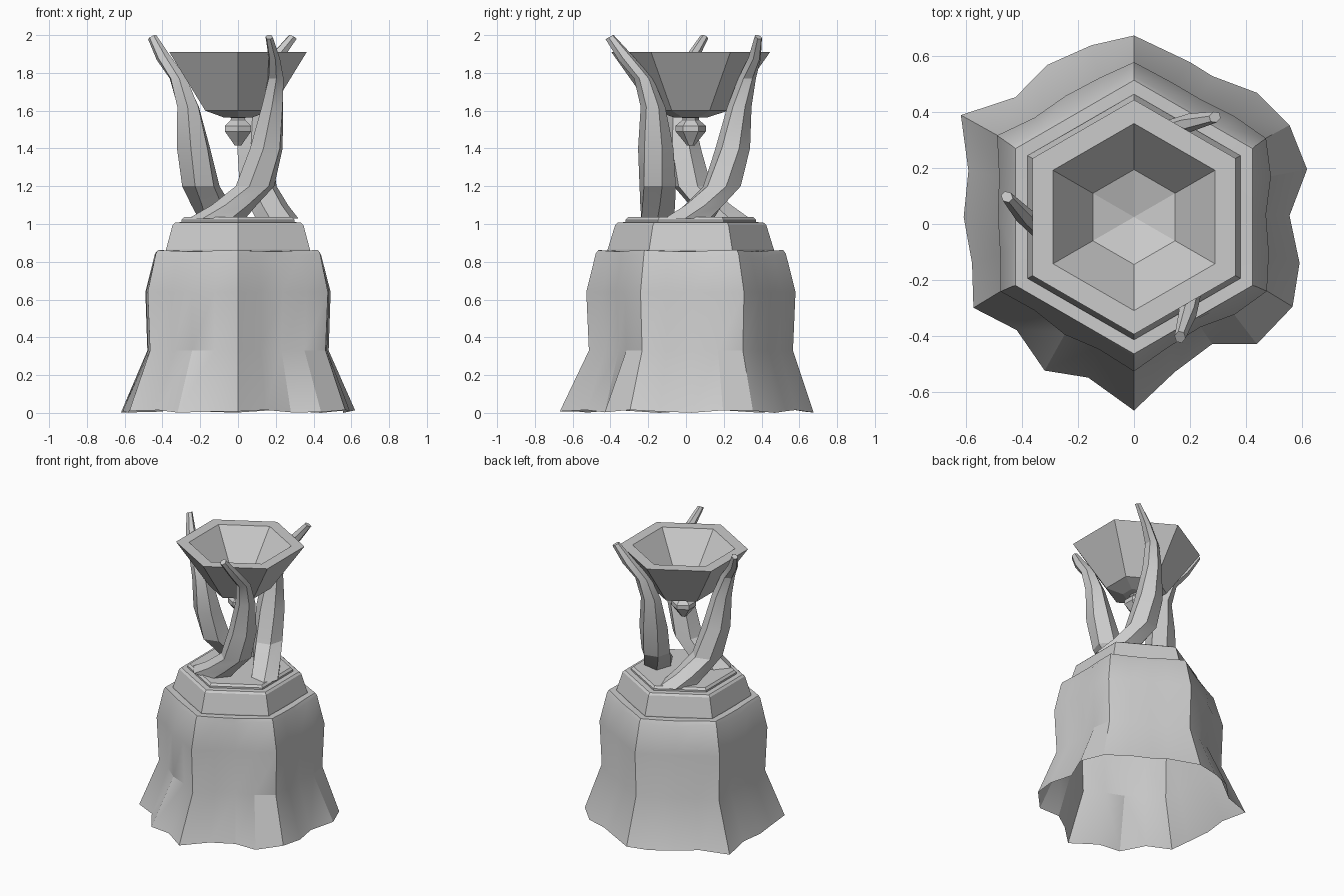
import bpy, bmesh
from math import sin, cos, pi, radians
from mathutils import Vector, Matrix

if "Cube" in bpy.data.objects:
    bpy.data.objects.remove(bpy.data.objects["Cube"])

CENTRE = Vector((0, 0.025, 0))


def loft(name, rings, cap_start=False, cap_end=False, smooth=None):
    """Skin a list of equal-length closed rings."""
    bm = bmesh.new()
    loops = [[bm.verts.new(p) for p in ring] for ring in rings]
    n = len(loops[0])
    for a, b in zip(loops, loops[1:]):
        for i in range(n):
            j = (i + 1) % n
            bm.faces.new((a[i], a[j], b[j], b[i]))
    if cap_start:
        bm.faces.new(loops[0][::-1])
    if cap_end:
        bm.faces.new(loops[-1])
    bmesh.ops.remove_doubles(bm, verts=bm.verts, dist=0.0005)
    bmesh.ops.recalc_face_normals(bm, faces=bm.faces)
    me = bpy.data.meshes.new(name)
    bm.to_mesh(me)
    bm.free()
    ob = bpy.data.objects.new(name, me)
    bpy.context.collection.objects.link(ob)
    if smooth:
        bpy.context.view_layer.objects.active = ob
        ob.select_set(True)
        bpy.ops.object.shade_smooth_by_angle(angle=radians(smooth))
        ob.select_set(False)
    return ob


def hexagon(r, z, per_side=1, centre=CENTRE):
    """Hexagon with corners on +-y, each side split into per_side pieces."""
    c = [Vector((r * cos(-pi / 2 + k * pi / 3), r * sin(-pi / 2 + k * pi / 3), z)) + centre
         for k in range(7)]
    return [c[k].lerp(c[k + 1], i / per_side) for k in range(6) for i in range(per_side)]


def hex_lathe(name, profile, **kw):
    return loft(name, [hexagon(r, z) for r, z in profile], **kw)


# Draped cloth: wavy hem whose folds fade out towards the hexagonal top
hem_xy = [(0, -.668), (.146, -.53), (.28, -.43), (.44, -.43),
          (.568, -.296), (.593, -.14), (.557, .03), (.62, .196),
          (.557, .354), (.44, .47), (.28, .53), (.2, .58),
          (0, .675), (-.153, .64), (-.31, .57), (-.425, .454),
          (-.62, .39), (-.593, .19), (-.61, .025), (-.58, -.14),
          (-.575, -.3), (-.42, -.38), (-.32, -.525), (-.164, -.55)]
hem = [Vector((x, y, 0.008 + 0.008 * sin(i * 1.9))) for i, (x, y) in enumerate(hem_xy)]
flat_hem = hexagon(0.64, 0, 4, Vector())
rings = [hem]
for r, z, k, wave in [(.53, .33, .32, 0), (.545, .64, .28, 0), (.5, .83, .1, .015),
                      (.49, .858, 0, .004), (.40, .858, 0, 0)]:
    ring = []
    for i, p in enumerate(hexagon(r, z, 4)):
        fold = (hem[i] - flat_hem[i]) * k
        ring.append(p + Vector((fold.x, fold.y, wave * cos(i * pi / 2 + 0.5))))
    rings.append(ring)
loft("cloth", rings, smooth=25)

# Hexagonal tiers standing on the cloth
hex_lathe("upper_tier", [(.44, .85), (.44, .865), (.40, .995), (.385, 1.008), (.3, 1.012)],
          cap_start=True, cap_end=True)
hex_lathe("top_plate", [(.345, 1.0), (.345, 1.022), (.33, 1.037)],
          cap_start=True, cap_end=True)

# Three twisting arms, the same arm turned by thirds around the centre
arm_path = [  # x, y, z, half width x, half width y
    (-.11, -.15, 1.03, .15, .10), (-.02, -.15, 1.10, .12, .10),
    (.09, -.15, 1.20, .105, .10), (.15, -.16, 1.40, .092, .095),
    (.182, -.175, 1.62, .064, .065), (.2, -.225, 1.77, .046, .05),
    (.192, -.32, 1.88, .032, .038), (.165, -.405, 1.99, .02, .022)]
for k in range(3):
    turn = Matrix.Rotation(k * 2 * pi / 3, 3, 'Z')
    rings = []
    for n, (x, y, z, rx, ry) in enumerate(arm_path):
        ring = []
        for i in range(6):
            a = i * pi / 3 + n * 0.12
            lean = 0.012 * sin(a) if n > 5 else 0
            p = Vector((x + rx * cos(a), y + ry * sin(a), z + lean))
            ring.append(turn @ (p - CENTRE) + CENTRE)
        rings.append(ring)
    loft(f"arm_{k + 1}", rings, cap_start=True, cap_end=True, smooth=25)

# Hexagonal bowl with a thick rim and a shallow dished floor
hex_lathe("bowl", [(0, 1.56), (.09, 1.565), (.2, 1.6), (.42, 1.91), (.335, 1.91),
                   (.17, 1.70), (0, 1.65)])

# Small faceted pendant under the bowl
hex_lathe("pendant", [(.04, 1.575), (.045, 1.55), (.08, 1.52), (.08, 1.49), (.035, 1.435),
                      (.02, 1.415)], cap_start=True, cap_end=True)
